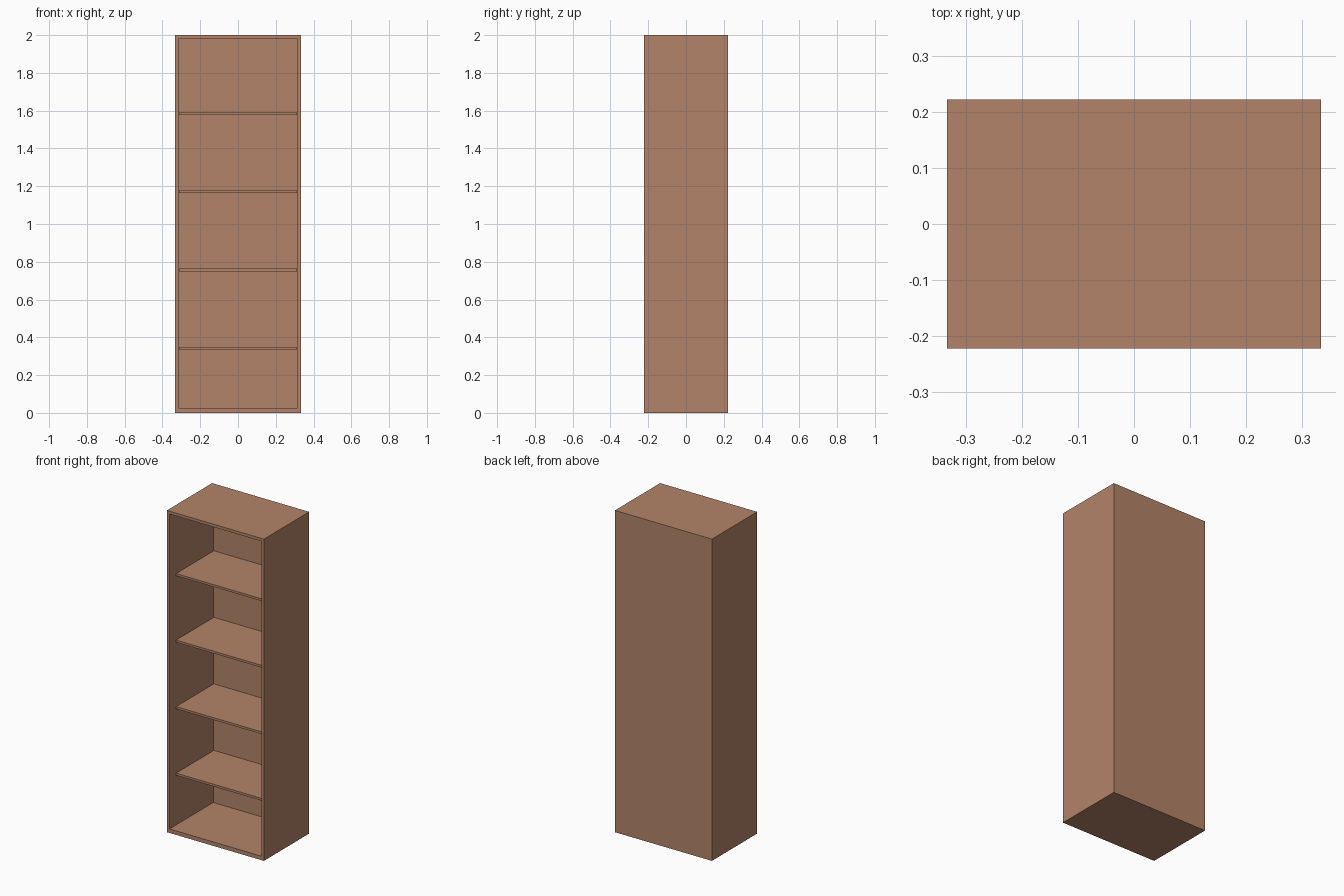
import bpy, bmesh
from mathutils import Vector

if "Cube" in bpy.data.objects:
    bpy.data.objects.remove(bpy.data.objects["Cube"])

W, D, H = 0.667, 0.444, 2.0        # overall size
SIDE, TOP, FLOOR, BACK = 0.0178, 0.018, 0.025, 0.014   # panel thicknesses

wood = bpy.data.materials.new("brown_wood")
wood.diffuse_color = (0.45, 0.23, 0.14, 1)
wood.use_nodes = True
wood.node_tree.nodes["Principled BSDF"].inputs["Base Color"].default_value = wood.diffuse_color


def add_box(bm, lo, hi):
    lo, hi = Vector(lo), Vector(hi)
    verts = bmesh.ops.create_cube(bm, size=1)["verts"]
    for v in verts:
        v.co = (lo + hi) / 2 + v.co * (hi - lo)


def finish(bm, name):
    mesh = bpy.data.meshes.new(name)
    bm.normal_update()
    bm.to_mesh(mesh)
    bm.free()
    mesh.materials.append(wood)
    obj = bpy.data.objects.new(name, mesh)
    bpy.context.collection.objects.link(obj)
    return obj


# Cabinet: one box, its front inset to a rim and pushed in to the back panel
bm = bmesh.new()
add_box(bm, (-W / 2, -D / 2, 0), (W / 2, D / 2, H))
bm.normal_update()
front = min(bm.faces, key=lambda f: f.normal.y)
bmesh.ops.inset_region(bm, faces=[front], thickness=SIDE, use_even_offset=True)
for v in front.verts:
    v.co.z = FLOOR if v.co.z < H / 2 else H - TOP
inner = bmesh.ops.extrude_discrete_faces(bm, faces=[front])["faces"][0]
bmesh.ops.translate(bm, verts=inner.verts, vec=(0, D - BACK, 0))
bmesh.ops.recalc_face_normals(bm, faces=bm.faces)
finish(bm, "cabinet")

# Shelves: four loose boards set back from the front, with a small side gap
half = W / 2 - SIDE - 0.004
for i in range(4):
    top = 0.35 + i * 0.4135
    bm = bmesh.new()
    add_box(bm, (-half, -0.162, top - 0.014), (half, D / 2 - BACK, top))
    finish(bm, f"shelf_{i + 1}")
